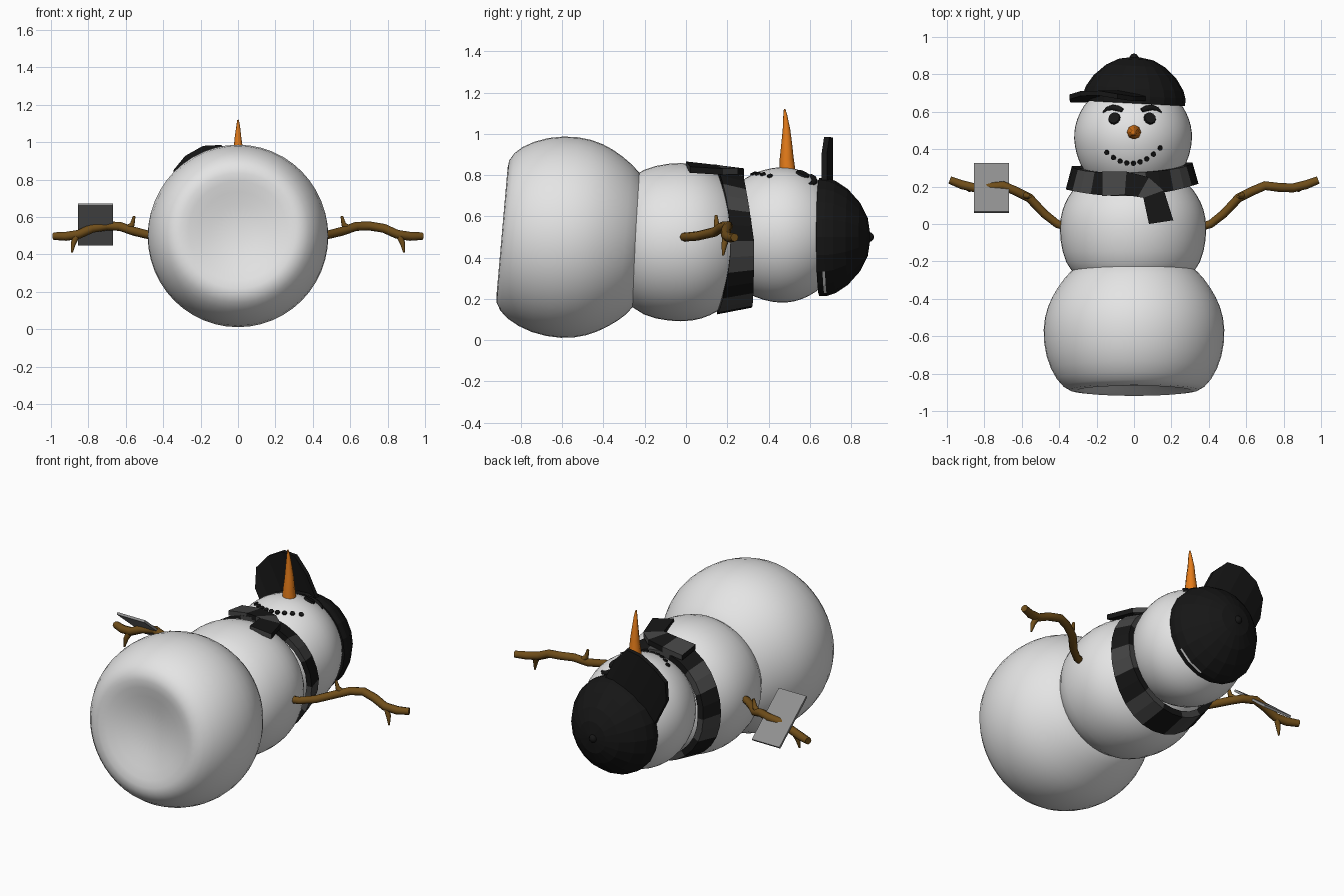
import bpy, bmesh, math
from mathutils import Vector, Matrix
from mathutils.bvhtree import BVHTree

if "Cube" in bpy.data.objects:
    bpy.data.objects.remove(bpy.data.objects["Cube"])


def material(name, r, g, b):
    m = bpy.data.materials.new(name)
    m.use_nodes = True
    m.diffuse_color = (r, g, b, 1)
    bsdf = m.node_tree.nodes["Principled BSDF"]
    bsdf.inputs["Base Color"].default_value = (r, g, b, 1)
    bsdf.inputs["Roughness"].default_value = 0.8
    return m


snow = material("snow white", 0.78, 0.78, 0.78)
black = material("coal black", 0.008, 0.008, 0.008)
charcoal = material("charcoal grey", 0.06, 0.06, 0.06)
card_grey = material("card grey", 0.28, 0.28, 0.28)
bark = material("bark brown", 0.16, 0.075, 0.01)
orange = material("carrot orange", 0.78, 0.2, 0.01)


def finish(name, bm, mats, smooth=None):
    bmesh.ops.remove_doubles(bm, verts=bm.verts, dist=0.0005)
    bmesh.ops.recalc_face_normals(bm, faces=bm.faces)
    mesh = bpy.data.meshes.new(name)
    bm.to_mesh(mesh)
    bm.free()
    for m in mats:
        mesh.materials.append(m)
    obj = bpy.data.objects.new(name, mesh)
    bpy.context.collection.objects.link(obj)
    if smooth:
        bpy.ops.object.select_all(action="DESELECT")
        obj.select_set(True)
        bpy.context.view_layer.objects.active = obj
        bpy.ops.object.shade_smooth_by_angle(angle=math.radians(smooth))
    return obj


def skin(bm, rings, closed=False):
    """Join rings of points with quads; returns one face list per span."""
    loops = [[bm.verts.new(p) for p in ring] for ring in rings]
    spans = []
    for i in range(len(loops) if closed else len(loops) - 1):
        a, b = loops[i], loops[(i + 1) % len(loops)]
        n = len(a)
        spans.append([bm.faces.new((a[j], a[(j + 1) % n], b[(j + 1) % n], b[j]))
                      for j in range(n)])
    if not closed:
        for end in (loops[0], loops[-1]):
            if (end[0].co - end[1].co).length > 0.001:
                bm.faces.new(end)
    return spans


def lathe(profile, sides, matrix):
    """Revolve (distance, radius) pairs about the y axis."""
    bm = bmesh.new()
    skin(bm, [[(r * math.cos(k * math.tau / sides), d, r * math.sin(k * math.tau / sides))
               for k in range(sides)] for d, r in profile])
    bmesh.ops.remove_doubles(bm, verts=bm.verts, dist=0.0005)
    bm.transform(matrix)
    return bm


def place(x, y, z, sx=1, tilt=0, turn=0):
    return (Matrix.Translation((x, y, z)) @ Matrix.Rotation(math.radians(tilt), 4, "X")
            @ Matrix.Rotation(math.radians(turn), 4, "Z") @ Matrix.Diagonal((sx, 1, 1, 1)))


def snowball(name, profile, matrix):
    obj = finish(name, lathe(profile, 24, matrix), [snow], 60)
    obj.modifiers.new("rounding", "SUBSURF").levels = 1
    obj.modifiers["rounding"].render_levels = 1
    return obj


def tube(name, points, radii, thick, mat, sides=2):
    """Tapered round stroke along a path."""
    curve = bpy.data.curves.new(name, "CURVE")
    curve.dimensions = "3D"
    curve.bevel_depth = thick
    curve.bevel_resolution = sides
    curve.use_fill_caps = True
    spline = curve.splines.new("POLY")
    spline.points.add(len(points) - 1)
    for p, co, r in zip(spline.points, points, radii):
        p.co = (*co, 1)
        p.radius = r
    spline.use_smooth = True
    curve.materials.append(mat)
    obj = bpy.data.objects.new(name, curve)
    bpy.context.collection.objects.link(obj)
    return obj


# Snow body: the figure lies on its back, head toward +y, face up
snowball("lower_snowball", [(0.28, 0), (-0.27, 0), (-0.29, 0.15), (-0.33, 0.28), (-0.34, 0.35),
         (-0.28, 0.425), (-0.15, 0.485), (0, 0.5), (0.12, 0.475), (0.22, 0.42),
         (0.31, 0.35), (0.36, 0.27), (0.36, 0)][1:], place(0, -0.56, 0.497, 0.99, -5))
snowball("middle_snowball", [(-0.36, 0), (-0.36, 0.2), (-0.26, 0.335), (-0.15, 0.378), (-0.02, 0.393),
         (0.08, 0.377), (0.15, 0.342), (0.21, 0.3), (0.27, 0.22), (0.3, 0)],
         place(-0.005, 0, 0.475, 1.02))
head = snowball("head", [(0.16, 0), (0.18, 0.18), (0.25, 0.255), (0.33, 0.306), (0.42, 0.331),
                (0.49, 0.334), (0.56, 0.318), (0.63, 0.282), (0.7, 0.22), (0.76, 0)],
                place(-0.005, 0, 0.51, 0.96))

# Facial features sit on the head surface
bpy.context.view_layer.update()
surface = BVHTree.FromObject(head, bpy.context.evaluated_depsgraph_get())


def on_face(x, y):
    hit = surface.ray_cast(Vector((x, y, 2)), Vector((0, 0, -1)))
    return hit[0], hit[1]


def coal(name, x, y, radius):
    co, normal = on_face(x, y)
    bm = bmesh.new()
    bmesh.ops.create_cone(bm, cap_ends=True, segments=12, radius1=radius, radius2=radius * 0.85,
                          depth=0.016, matrix=Matrix.Translation(co)
                          @ normal.to_track_quat("Z", "Y").to_matrix().to_4x4())
    finish(name, bm, [black], 40)


for side, x in (("right", -0.105), ("left", 0.085)):
    coal(side + "_eye", x, 0.565, 0.036)
    sign = 1 if side == "left" else -1
    arch = [(-0.045, 0.606), (-0.02, 0.616), (0.01, 0.622), (0.04, 0.614), (0.062, 0.596)]
    tube(side + "_eyebrow", [on_face(x + sign * dx, y)[0] for dx, y in arch],
         (0.8, 1.1, 1.1, 0.8, 0.3), 0.015, black)
for i in range(9):
    t = i / 4 - 1
    coal(f"mouth_coal_{i + 1}", 0.142 * t - 0.003, 0.325 + 0.07 * t * t + 0.012 * t, 0.015)

# Carrot nose
tube("carrot_nose", [(0, 0.492, 0.81), (0, 0.488, 0.88), (0.002, 0.488, 0.95), (0, 0.487, 1.02),
     (0.001, 0.481, 1.09), (0, 0.478, 1.12)], (1, 0.85, 0.66, 0.46, 0.24, 0.1), 0.04, orange)

# Cap crown with a small opening at the back, button and visor
bm = lathe([(-0.01, 0.285), (0.018, 0.286), (0.03, 0.285), (0.07, 0.272), (0.13, 0.232),
            (0.19, 0.165), (0.225, 0.095), (0.24, 0)], 20, place(0, 0.655, 0.5, 0.96, 0, -3))
for f in bm.faces:
    c = f.calc_center_median()
    if f.calc_area() < 0.0015 and c.x > 0.08 and c.z < 0.33 and c.y < 0.69:
        f.material_index = 1
finish("cap_crown", bm, [black, snow])
bm = bmesh.new()
bmesh.ops.create_uvsphere(bm, u_segments=10, v_segments=6, radius=0.024,
                          matrix=Matrix.Translation((0, 0.888, 0.5)))
finish("cap_button", bm, [black], 60)

bm = bmesh.new()
along, across = Vector((-0.45, 0, 0.89)), Vector((0.89, 0, 0.45))
rows = []
for v, u in ((-0.2, 0.36), (-0.15, 0.47), (-0.06, 0.51), (0.05, 0.515), (0.14, 0.475), (0.18, 0.36)):
    near = Vector((0, 0, 0.5)) + across * v + along * 0.18
    far = Vector((0, 0, 0.5)) + across * v + along * u
    drop = Vector((0, 0.715 - 1.0 * v * v, 0))
    under = Vector((0, -0.026, 0))
    rows.append([near + drop, far + drop, far + drop + under, near + drop + under])
skin(bm, rows)
finish("cap_visor", bm, [black])

# Scarf loop in alternating blocks
bm = bmesh.new()
blocks, rings = 14, []
for k in range(blocks * 2):
    a = math.tau * k / (blocks * 2)
    c, s = math.cos(a), math.sin(a)
    low = 0.2 - 0.05 * s * s + 0.015 * c
    high = 0.32 - 0.045 * max(0, s) + 0.01 * c
    rings.append([(r * c - 0.01, y, 0.48 + r * s)
                  for r, y in ((0.355, low), (0.322, high), (0.285, high), (0.32, low))])
for i, span in enumerate(skin(bm, rings, True)):
    for f in span:
        f.material_index = (i // 2) % 2
finish("scarf_loop", bm, [black, charcoal])

# Scarf tail draped over the chest
bm = bmesh.new()
rings = []
for a, b in (((-0.17, 0.15), (-0.17, 0.28)), ((-0.05, 0.155), (-0.04, 0.28)),
             ((0.02, 0.145), (0.08, 0.25)), ((0.05, 0.14), (0.16, 0.18)), ((0.08, 0), (0.21, 0.02))):
    top = [Vector((x, y, 0.87 - 0.13 * y - 0.6 * x * x)) for x, y in (a, b)]
    rings.append([top[0], top[1], top[1] - Vector((0, 0, 0.03)), top[0] - Vector((0, 0, 0.03))])
for i, span in enumerate(skin(bm, rings)):
    for f in span:
        f.material_index = (i + 1) % 2
bm.faces.ensure_lookup_table()
bm.faces[-1].material_index = 0 if len(rings) % 2 == 0 else 1
finish("scarf_tail", bm, [black, charcoal])

# Branch arms with twigs
for side, m in (("left", 1), ("right", -1)):
    def branch(part, pts, radii):
        tube(f"{side}_{part}", [(m * x, y, z) for x, y, z in pts], radii, 0.024, bark)

    branch("arm", [(0.34, -0.02, 0.5), (0.41, 0, 0.5), (0.48, 0.055, 0.505), (0.56, 0.14, 0.525),
                   (0.63, 0.175, 0.55), (0.7, 0.205, 0.553), (0.78, 0.195, 0.54), (0.85, 0.193, 0.508),
                   (0.92, 0.21, 0.497), (0.985, 0.235, 0.498)],
           (0.9, 0.9, 0.95, 1, 1, 1, 1, 1, 1, 0.85))
    branch("upper_twig", [(0.6, 0.16, 0.535), (0.565, 0.148, 0.56), (0.555, 0.146, 0.605)], (0.8, 0.6, 0.3))
    branch("lower_twig", [(0.86, 0.196, 0.505), (0.88, 0.185, 0.46), (0.888, 0.18, 0.41)], (0.8, 0.6, 0.2))

# Card held in the right hand, leaning back
bm = bmesh.new()
bmesh.ops.create_cube(bm, size=1, matrix=Matrix.Translation((-0.762, 0.192, 0.56))
                      @ Matrix.Rotation(math.atan2(-0.21, 0.255), 4, "X")
                      @ Matrix.Diagonal((0.185, 0.335, 0.014, 1)))
finish("held_card", bm, [card_grey])
